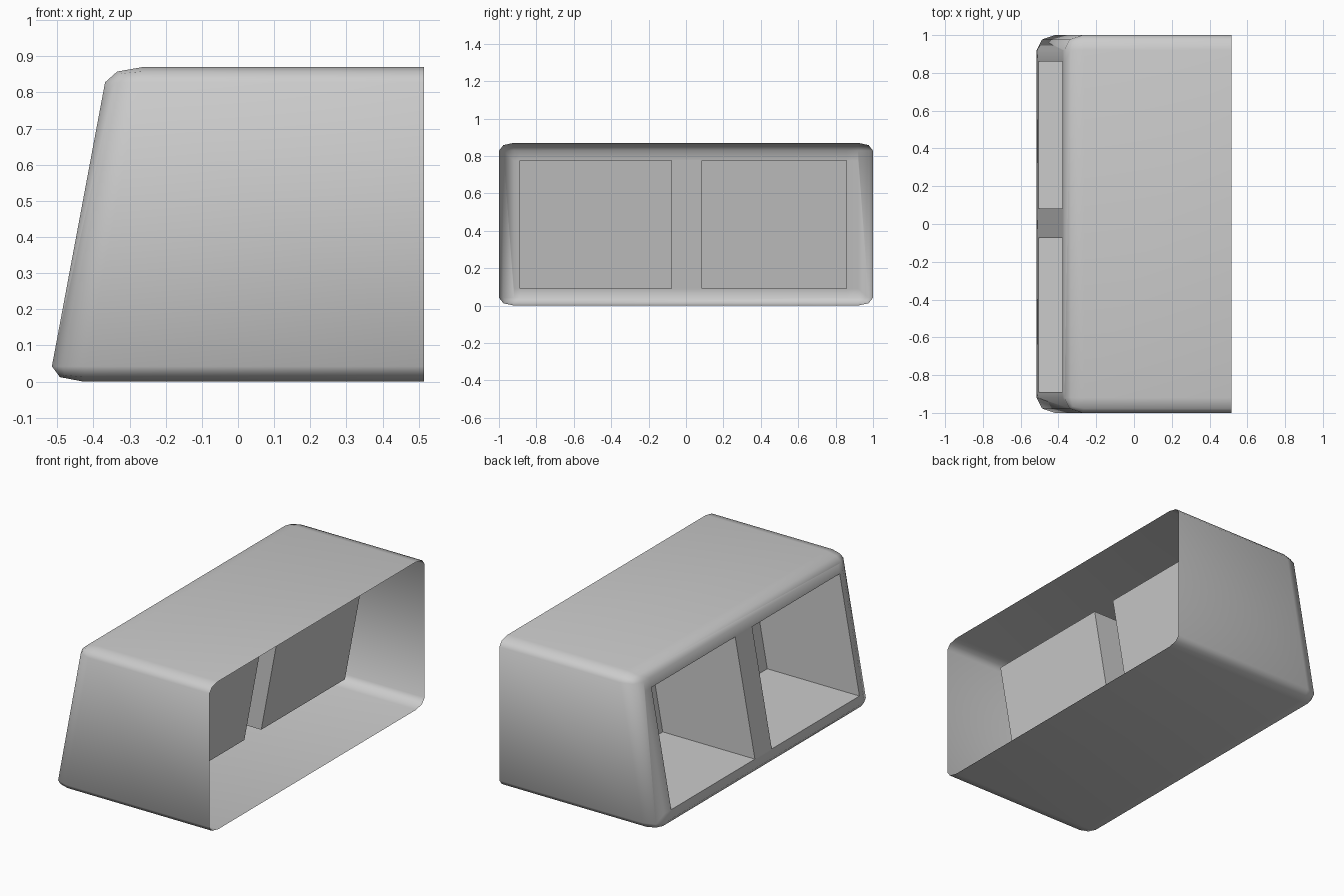
import bpy, bmesh
from mathutils import Vector

if "Cube" in bpy.data.objects:
    bpy.data.objects.remove(bpy.data.objects["Cube"])

LX, LY, LZ = 1.03, 2.0, 0.87          # outer size
BEV = Vector((0.095, 0.08, 0.042))    # corner rounding along each axis
SLANT = 0.147 / 0.785                 # lean of the -x face
DEPTH = 0.60                          # pocket depth
WINDOWS = [(-0.89, -0.075), (0.082, 0.86)]
Z0, Z1 = 0.09, 0.775

bm = bmesh.new()

# Box built in bevel-sized units so the rounding stretches with the box
bmesh.ops.create_cube(bm, size=1)
for v in bm.verts:
    v.co = Vector((v.co.x * LX / BEV.x, v.co.y * LY / BEV.y, (v.co.z + 0.5) * LZ / BEV.z))

# Open +x side, then round every other edge
open_side = [f for f in bm.faces if f.normal.x > 0.9 or f.calc_center_median().x > 1]
bmesh.ops.delete(bm, geom=open_side, context='FACES_ONLY')
bm.normal_update()
edges = [e for e in bm.edges if len(e.link_faces) == 2]
bmesh.ops.bevel(bm, geom=edges, offset=1, offset_type='OFFSET', segments=2,
                profile=0.5, affect='EDGES', clamp_overlap=False)
bmesh.ops.scale(bm, vec=BEV, verts=bm.verts)


def slanted_faces():
    return [f for f in bm.faces if all(v.co.x < -LX / 2 + 1e-3 for v in f.verts)]


# Cut window outlines into the flat -x face
cuts = [((0, y, 0), (0, 1, 0)) for w in WINDOWS for y in w]
cuts += [((0, 0, z), (0, 0, 1)) for z in (Z0, Z1)]
for co, no in cuts:
    faces = slanted_faces()
    geom = set(faces)
    for f in faces:
        geom.update(f.edges)
        geom.update(f.verts)
    bmesh.ops.bisect_plane(bm, geom=list(geom), plane_co=co, plane_no=no, dist=1e-5)

panes = []
for f in slanted_faces():
    c = f.calc_center_median()
    if Z0 < c.z < Z1 and any(a < c.y < b for a, b in WINDOWS):
        panes.append(f)

# Lean the -x side back
for v in bm.verts:
    if v.co.x < LX / 2 - 1e-3:
        v.co.x += SLANT * (v.co.z - BEV.z)

# Push the two panes straight inwards to make deep pockets
ret = bmesh.ops.extrude_face_region(bm, geom=panes)
moved = [g for g in ret['geom'] if isinstance(g, bmesh.types.BMVert)]
bmesh.ops.translate(bm, vec=(DEPTH, 0, 0), verts=moved)
old = [f for f in panes if f.is_valid]
if old:
    bmesh.ops.delete(bm, geom=old, context='FACES_ONLY')
bm.normal_update()

mesh = bpy.data.meshes.new("housing")
bm.to_mesh(mesh)
bm.free()
housing = bpy.data.objects.new("housing", mesh)
bpy.context.collection.objects.link(housing)
bpy.context.view_layer.objects.active = housing
housing.select_set(True)
bpy.ops.object.shade_smooth_by_angle(angle=0.87)
